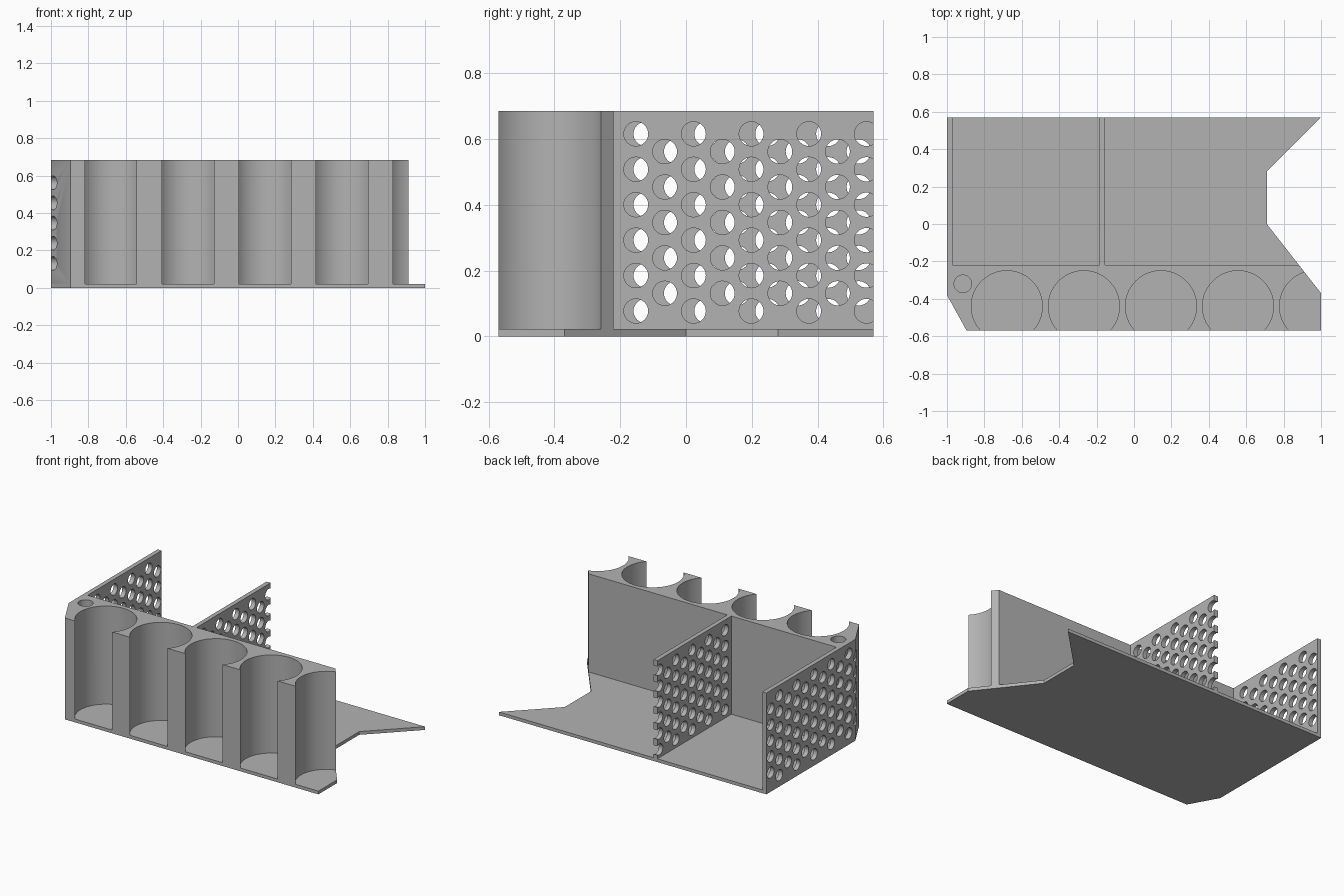
import bpy
import bmesh
import math
from mathutils import Matrix, Vector

PLATE_TOP = 0.022
HEIGHT = 0.685
BACK, FRONT = 0.57, -0.57
BLOCK_BACK = -0.22
WALL_INNER = -0.97

cube = bpy.data.objects.get("Cube")
if cube:
    bpy.data.objects.remove(cube, do_unlink=True)

grey = bpy.data.materials.new("plain grey")
grey.use_nodes = True
colour = (0.45, 0.45, 0.45, 1)
grey.diffuse_color = colour
grey.node_tree.nodes["Principled BSDF"].inputs["Base Color"].default_value = colour


def add_object(name, bm):
    """Turn a bmesh into a grey object."""
    bmesh.ops.recalc_face_normals(bm, faces=bm.faces)
    mesh = bpy.data.meshes.new(name)
    bm.to_mesh(mesh)
    bm.free()
    mesh.materials.append(grey)
    obj = bpy.data.objects.new(name, mesh)
    bpy.context.collection.objects.link(obj)
    return obj


def extrude_outline(name, outline, z0, z1):
    """Raise a flat outline into a prism."""
    bm = bmesh.new()
    face = bm.faces.new([bm.verts.new((x, y, z0)) for x, y in outline])
    raised = bmesh.ops.extrude_face_region(bm, geom=[face])
    verts = [v for v in raised["geom"] if isinstance(v, bmesh.types.BMVert)]
    bmesh.ops.translate(bm, verts=verts, vec=(0, 0, z1 - z0))
    return add_object(name, bm)


def add_cylinder(bm, start, end, radius, segments):
    start, end = Vector(start), Vector(end)
    axis = end - start
    turn = axis.to_track_quat("Z", "Y").to_matrix().to_4x4()
    bmesh.ops.create_cone(
        bm, cap_ends=True, segments=segments, radius1=radius, radius2=radius,
        depth=axis.length, matrix=Matrix.Translation((start + end) / 2) @ turn)


def add_hole_grid(bm, x0, x1, first_y, step_y, columns):
    """Staggered rows of round holes running along x."""
    for col in range(columns):
        short = col % 2 == 0
        for row in range(5 if short else 6):
            z = 0.077 + 0.1077 * (row + (0.5 if short else 0))
            y = first_y + col * step_y
            add_cylinder(bm, (x0, y, z), (x1, y, z), 0.037, 32)


# Base plate with a notched side and a cut corner
extrude_outline("base_plate", [
    (-1, BACK), (1, BACK), (0.71, 0.28), (0.71, 0), (1, -0.37),
    (1, FRONT), (-0.895, FRONT), (-1, -0.38)], 0, PLATE_TOP)

# Holder block, outer wall and divider as one outline
body = extrude_outline("holder_body", [
    (-1, BACK), (-1, -0.38), (-0.895, FRONT), (1, FRONT), (1, -0.37),
    (0.882, BLOCK_BACK), (-0.155, BLOCK_BACK), (-0.155, BACK),
    (-0.185, BACK), (-0.185, BLOCK_BACK), (WALL_INNER, BLOCK_BACK),
    (WALL_INNER, BACK)], PLATE_TOP, HEIGHT)

# Cutters: round bins, pen hole and the perforations
cut = bmesh.new()
for i in range(5):
    x = -0.68 + 0.412 * i
    add_cylinder(cut, (x, -0.44, -0.1), (x, -0.44, 0.8), 0.19, 96)
add_cylinder(cut, (-0.915, -0.32, -0.1), (-0.915, -0.32, 0.8), 0.047, 48)
add_hole_grid(cut, -1.05, WALL_INNER + 0.001, 0.525, -0.0925, 11)
add_hole_grid(cut, -0.22, -0.12, -0.152 - 0.0876 + 2 * 0.0876, 0.0876, 8)
for row in range(6):
    z = 0.077 + 0.1077 * row
    add_cylinder(cut, (-0.22, -0.152, z), (-0.12, -0.152, z), 0.037, 32)
cutter = add_object("hole_cutter", cut)
cutter.hide_render = True

boolean = body.modifiers.new("holes", "BOOLEAN")
boolean.operation = "DIFFERENCE"
boolean.solver = "EXACT"
boolean.object = cutter
bpy.ops.object.select_all(action="DESELECT")
body.select_set(True)
bpy.context.view_layer.objects.active = body
bpy.ops.object.modifier_apply(modifier=boolean.name)
bpy.data.objects.remove(cutter, do_unlink=True)

# Smooth the round walls, keep the corners crisp
bpy.ops.object.shade_smooth_by_angle(angle=math.radians(30))
